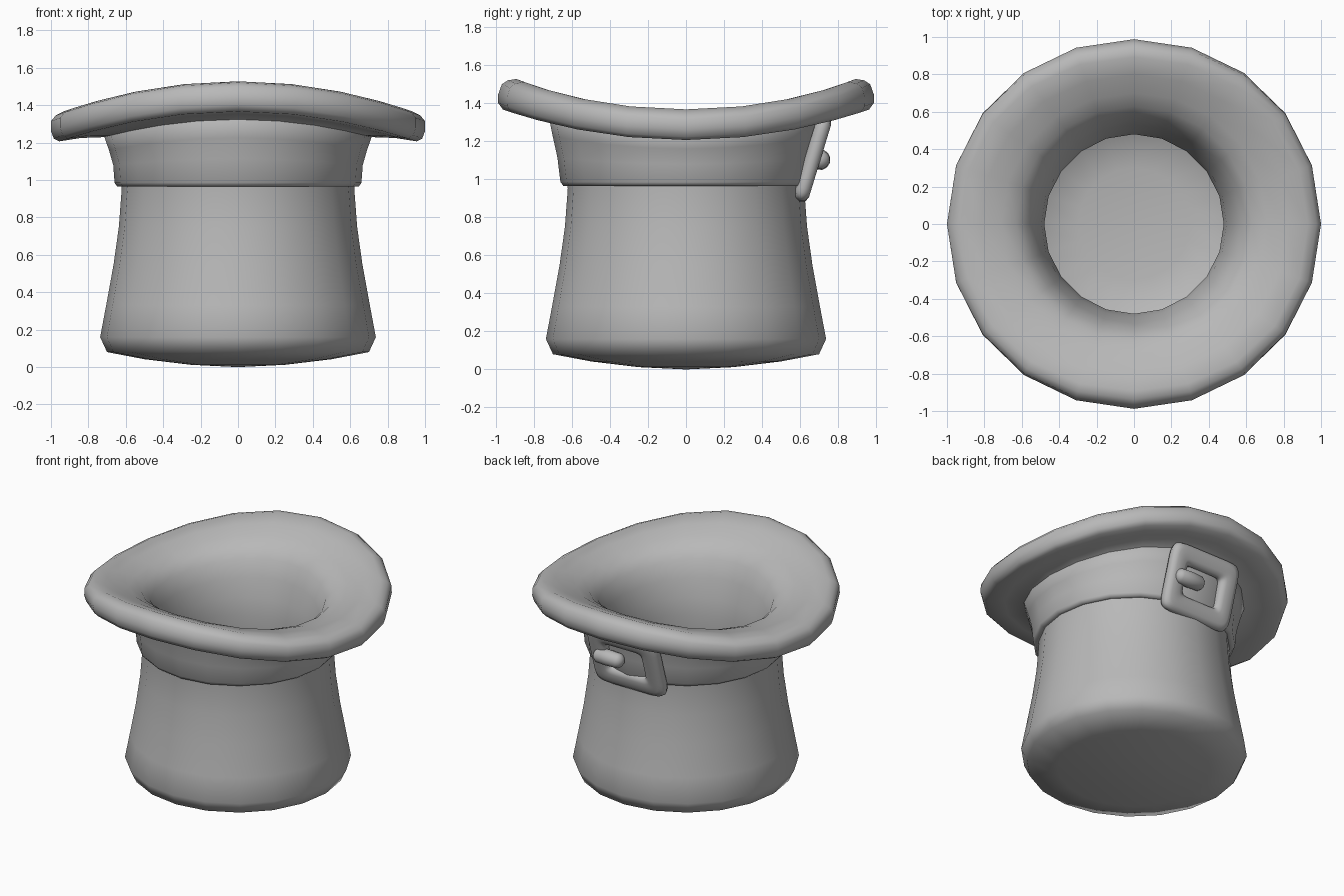
import bpy, bmesh, math
from mathutils import Matrix, Vector

cube = bpy.data.objects.get("Cube")
if cube:
    bpy.data.objects.remove(cube, do_unlink=True)

grey = bpy.data.materials.new("soft_grey")
grey.use_nodes = True
COLOUR = (0.48, 0.48, 0.48, 1)
grey.diffuse_color = COLOUR
grey.node_tree.nodes["Principled BSDF"].inputs["Base Color"].default_value = COLOUR

SIDES = 20


def finish(name, bm):
    """Turn a bmesh into a smooth grey object."""
    bmesh.ops.recalc_face_normals(bm, faces=bm.faces)
    for face in bm.faces:
        face.smooth = True
    mesh = bpy.data.meshes.new(name)
    bm.to_mesh(mesh)
    bm.free()
    mesh.materials.append(grey)
    obj = bpy.data.objects.new(name, mesh)
    bpy.context.collection.objects.link(obj)
    return obj


def bridge(bm, rings, closed=False):
    """Join neighbouring rings of vertices with quads."""
    pairs = list(zip(rings, rings[1:]))
    if closed:
        pairs.append((rings[-1], rings[0]))
    for a, b in pairs:
        for i in range(len(a)):
            j = (i + 1) % len(a)
            bm.faces.new((a[i], a[j], b[j], b[i]))


def bent(r, z, angle):
    """Point on a turned profile, with the brim curled up at front and back."""
    x, y = r * math.cos(angle), r * math.sin(angle)
    amount = min(max((z - 0.98) / 0.24, 0), 1)
    lift = 0.185 * amount * y * y
    # Tip the brim section inward so it stays square to the curl
    lean = 0.36 * (z - 1.29) * y * y
    y *= 1 + amount * (0.018 - 0.04 * y * y - lean)
    return Vector((x, y, z + lift))


def turned(name, profile, closed=False):
    bm = bmesh.new()
    rings = [[bm.verts.new(bent(r, z, math.tau * i / SIDES)) for i in range(SIDES)]
             for r, z in profile]
    bridge(bm, rings, closed)
    if not closed:
        # Close the outer bottom and inner floor with fans
        for ring, z in ((rings[0], 0), (rings[-1], 0.12)):
            tip = bm.verts.new((0, 0, z))
            for i in range(SIDES):
                bm.faces.new((ring[i], ring[(i + 1) % SIDES], tip))
    return finish(name, bm)


# Hat body: outside of the crown, round the brim, then down the inside
turned("hat_body", [
    (0.25, 0.012), (0.50, 0.042), (0.70, 0.08), (0.737, 0.16),
    (0.705, 0.33), (0.665, 0.55), (0.637, 0.75), (0.622, 0.95),
    (0.63, 1.08), (0.66, 1.19), (0.70, 1.23), (0.84, 1.225),
    (0.955, 1.207), (0.985, 1.222), (1.0, 1.262), (1.0, 1.315),
    (0.975, 1.345), (0.93, 1.368), (0.82, 1.366), (0.71, 1.352),
    (0.63, 1.325), (0.57, 1.27), (0.525, 1.17), (0.495, 1.06), (0.48, 0.95),
    (0.49, 0.75), (0.53, 0.50), (0.59, 0.22), (0.55, 0.17), (0.3, 0.13)])

# Band wrapped round the crown beneath the brim
turned("hat_band", [
    (0.60, 0.97), (0.645, 0.965), (0.66, 0.985), (0.667, 1.08),
    (0.69, 1.16), (0.72, 1.245), (0.68, 1.28), (0.62, 1.15)], closed=True)

# Buckle placement: local x across, y up the slope, z outward from the back
tilt = math.radians(17)
across = Vector((-1, 0, 0))
up = Vector((0, math.sin(tilt), math.cos(tilt)))
out = across.cross(up)
place = Matrix((across, up, out)).transposed().to_4x4()
place.translation = (0, 0.667, 1.11)

# Buckle frame: rounded rectangle swept with an oval section
bm = bmesh.new()


def soft(value, power=0.25):
    return math.copysign(abs(value) ** power, value)


rings = []
for s in range(10):
    a = math.tau * s / 10
    d, t = 0.068 * soft(math.cos(a), 0.7), 0.042 * soft(math.sin(a), 0.7)
    rings.append([])
    for i in range(40):
        b = math.tau * (i + 0.5) / 40
        rings[-1].append(bm.verts.new(((0.21 + d) * soft(math.cos(b)),
                                       (0.17 + d) * soft(math.sin(b)), t)))
bridge(bm, rings, closed=True)
finish("buckle_frame", bm).matrix_world = place

# Buckle prong: stretched ball lying over one side of the frame
bm = bmesh.new()
bmesh.ops.create_uvsphere(bm, u_segments=12, v_segments=8, radius=0.055,
                          matrix=Matrix.Rotation(math.pi / 2, 4, "Y"))
for v in bm.verts:
    if abs(v.co.x) > 0.001:
        v.co.x += math.copysign(0.06, v.co.x)
finish("buckle_prong", bm).matrix_world = place @ Matrix.Translation((-0.12, 0.005, 0.038))
